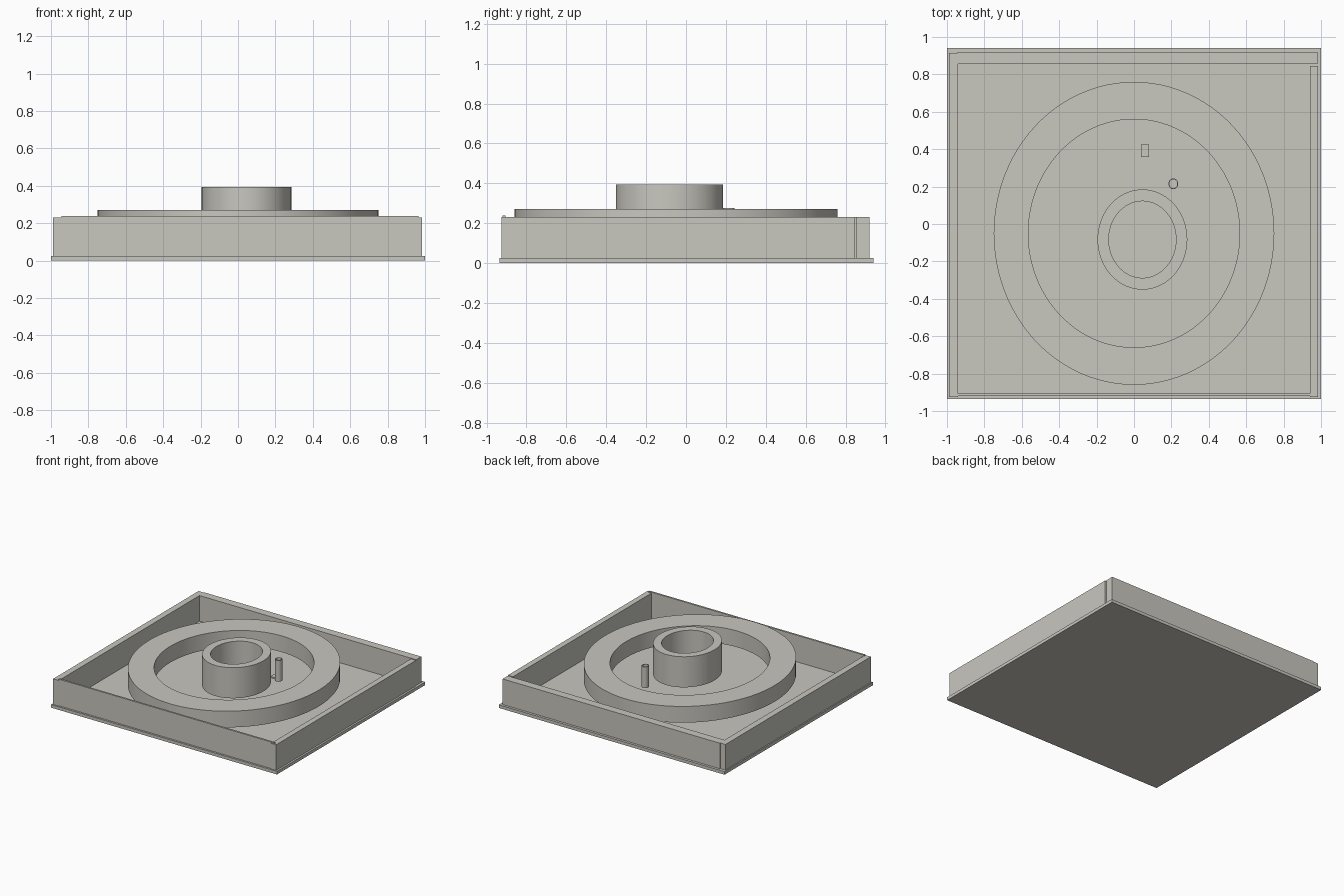
import bpy, bmesh, math

if "Cube" in bpy.data.objects:
    bpy.data.objects.remove(bpy.data.objects["Cube"])

mat = bpy.data.materials.new("warm_grey")
mat.diffuse_color = (0.58, 0.57, 0.52, 1)
mat.use_nodes = True
mat.node_tree.nodes["Principled BSDF"].inputs["Base Color"].default_value = mat.diffuse_color


def finish(name, bm):
    bmesh.ops.recalc_face_normals(bm, faces=bm.faces)
    me = bpy.data.meshes.new(name)
    bm.to_mesh(me)
    bm.free()
    me.materials.append(mat)
    ob = bpy.data.objects.new(name, me)
    bpy.context.collection.objects.link(ob)
    return ob


def box(name, x0, x1, y0, y1, z0, z1):
    bm = bmesh.new()
    bmesh.ops.create_cube(bm, size=1)
    for v in bm.verts:
        v.co = (x1 if v.co.x > 0 else x0, y1 if v.co.y > 0 else y0, z1 if v.co.z > 0 else z0)
    return finish(name, bm)


def tube(name, cx, cy, outer, inner, z0, z1, n=72):
    """Open elliptical ring: outer and inner are (rx, ry)."""
    bm = bmesh.new()
    loops = []
    for (rx, ry), z in ((outer, z0), (outer, z1), (inner, z1), (inner, z0)):
        loops.append([bm.verts.new((cx + rx * math.cos(2 * math.pi * i / n),
                                    cy + ry * math.sin(2 * math.pi * i / n), z)) for i in range(n)])
    for k in range(4):
        a, b = loops[k], loops[(k + 1) % 4]
        for i in range(n):
            j = (i + 1) % n
            bm.faces.new((a[i], a[j], b[j], b[i]))
    ob = finish(name, bm)
    bpy.ops.object.select_all(action='DESELECT')
    ob.select_set(True)
    bpy.context.view_layer.objects.active = ob
    bpy.ops.object.shade_smooth_by_angle(angle=math.radians(35))
    return ob


# Base plate and the four rim walls
box("base_plate", -1, 1, -0.935, 0.94, 0, 0.025)
box("left_wall", -0.99, -0.94, -0.925, 0.915, 0.025, 0.23)
box("right_wall", 0.94, 0.985, -0.925, 0.845, 0.025, 0.23)
box("back_wall", -0.945, 0.98, 0.855, 0.92, 0.025, 0.23)
box("front_wall", -0.945, 0.965, -0.92, -0.905, 0.025, 0.238)

# Large ring, raised hub and small pin
tube("large_ring", 0, -0.05, (0.75, 0.81), (0.565, 0.61), 0.14, 0.27, 96)
tube("centre_hub", 0.045, -0.083, (0.24, 0.268), (0.18, 0.205), 0.15, 0.395)
tube("small_pin", 0.21, 0.215, (0.026, 0.029), (0.021, 0.024), 0.105, 0.275, 24)

# Small tab on the floor
box("floor_tab", 0.038, 0.08, 0.357, 0.425, 0.02, 0.035)
